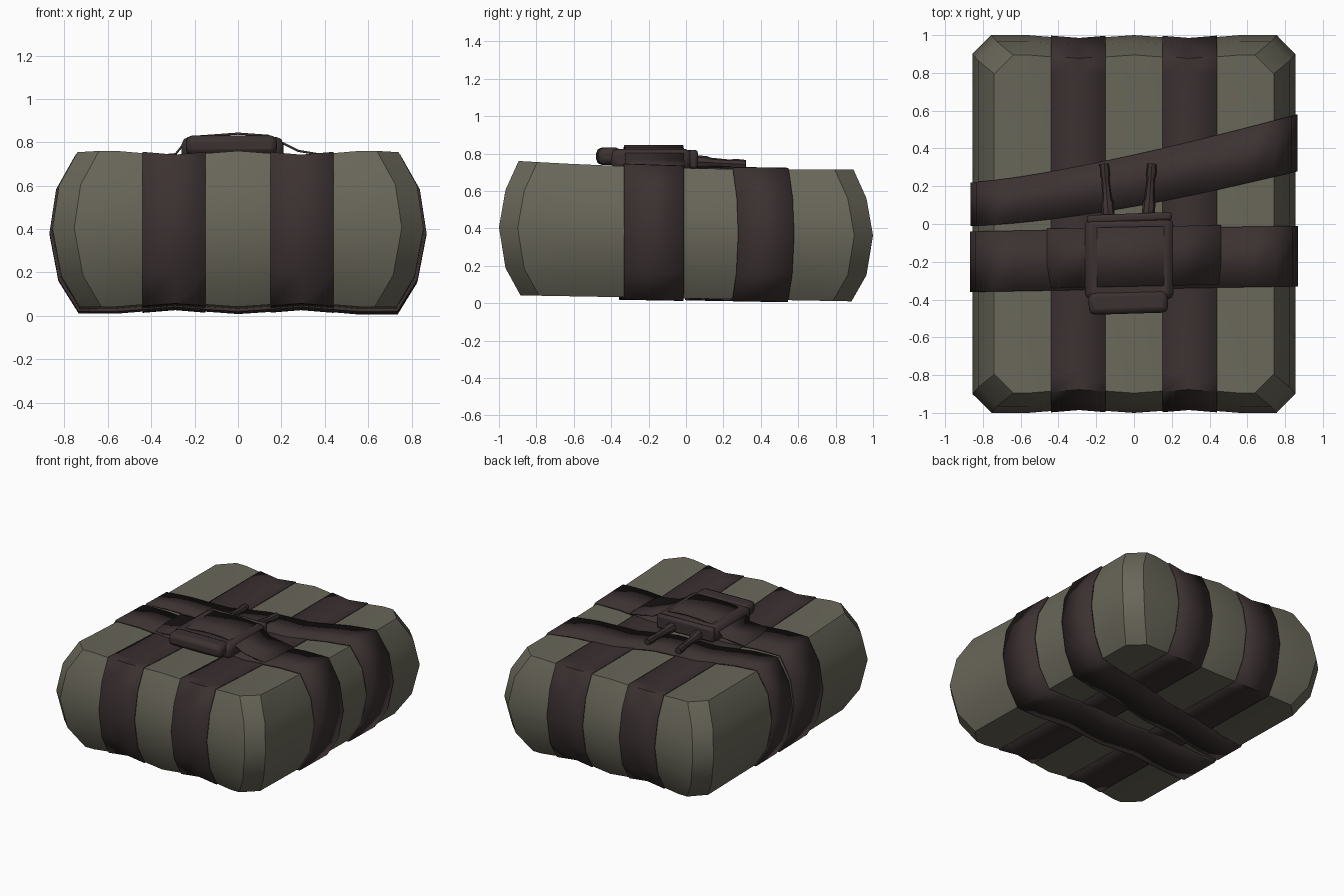
import bpy, bmesh, math
from mathutils import Vector

if "Cube" in bpy.data.objects:
    bpy.data.objects.remove(bpy.data.objects["Cube"], do_unlink=True)


def make_material(name, rgb):
    mat = bpy.data.materials.new(name)
    mat.use_nodes = True
    mat.diffuse_color = (*rgb, 1)
    mat.node_tree.nodes["Principled BSDF"].inputs["Base Color"].default_value = (*rgb, 1)
    return mat


canvas = make_material("olive canvas", (0.140, 0.134, 0.100))
leather = make_material("dark brown leather", (0.045, 0.031, 0.031))


def finish(name, bm, mat, thickness=0, offset=1, bevel=0, angle=35):
    """Turn a bmesh into a shaded object, with optional thickness or bevel."""
    mesh = bpy.data.meshes.new(name)
    bm.to_mesh(mesh)
    bm.free()
    obj = bpy.data.objects.new(name, mesh)
    bpy.context.collection.objects.link(obj)
    mesh.materials.append(mat)
    if thickness:
        mod = obj.modifiers.new("thickness", "SOLIDIFY")
        mod.thickness, mod.offset = thickness, offset
    if bevel:
        mod = obj.modifiers.new("bevel", "BEVEL")
        mod.width, mod.segments = bevel, 2
    bpy.ops.object.select_all(action="DESELECT")
    obj.select_set(True)
    bpy.context.view_layer.objects.active = obj
    bpy.ops.object.shade_smooth_by_angle(angle=math.radians(angle))
    return obj


# Stuffed bag as a lattice whose lines follow the strap edges
COLUMNS = [-.86, -.75, -.56, -.44, -.29, -.15, 0, .15, .29, .44, .56, .75, .86]
LEVELS = [0, .2, .5, .78, 1]
HALF_X = [.73, .815, .855, .825, .74]
HALF_Y = [.885, .965, 1, .965, .895]
NX, NY, NZ = len(COLUMNS) - 1, 9, len(LEVELS) - 1


def row_y(j, x, half):
    t = min(max((x + .86) / 1.72, 0), 1)
    return [-half, -half + .1, -.62,
            -.36 + .03 * t, -.04 + .03 * t,
            -.01 + .29 * t ** 1.5, .22 + .36 * t ** 1.3,
            .74, half - .1, half][j]


def lattice_point(i, j, k):
    x = COLUMNS[i]
    if i in (0, NX):
        x = math.copysign(HALF_X[k], x)
    elif i in (1, NX - 1):
        x = math.copysign(HALF_X[k] - .1, x)
    y = row_y(j, x, HALF_Y[k])
    # straps squeeze the stuffing
    dip = .022 * max(0, 1 - abs(abs(x) - .29) / .27)
    if j in (0, NY):
        y -= math.copysign(dip, y)
        if i in (0, NX):
            x -= math.copysign(.05, x)
            y -= math.copysign(.05, y)
    top = .722 - .025 * y + .02 * y * y - dip
    bottom = .026 - .018 * y + dip
    return Vector((x, y, bottom + (top - bottom) * LEVELS[k]))


def lattice_mesh(keep):
    """Outer quads of the lattice whose side and cell pass the rule."""
    bm = bmesh.new()
    verts = {}
    size = (NX, NY, NZ)
    middle = Vector((0, 0, .37))
    for axis in range(3):
        a, b = [n for n in range(3) if n != axis]
        for end in (0, size[axis]):
            for p in range(size[a]):
                for q in range(size[b]):
                    cell = [0, 0, 0]
                    cell[axis], cell[a], cell[b] = end, p, q
                    if not keep(axis, cell):
                        continue
                    quad = []
                    for da, db in ((0, 0), (1, 0), (1, 1), (0, 1)):
                        key = list(cell)
                        key[a] += da
                        key[b] += db
                        key = tuple(key)
                        if key not in verts:
                            verts[key] = bm.verts.new(lattice_point(*key))
                        quad.append(verts[key])
                    face = bm.faces.new(quad)
                    face.normal_update()
                    if face.normal.dot(face.calc_center_median() - middle) < 0:
                        face.normal_flip()
    return bm


finish("bag_body", lattice_mesh(lambda axis, cell: True), canvas)

# Lengthwise straps, then the two crosswise straps over them
for name, cols in (("right_long_strap", (3, 4)), ("left_long_strap", (7, 8))):
    finish(name, lattice_mesh(lambda axis, c: axis != 0 and c[0] in cols), leather, .007)
for name, row in (("front_cross_strap", 3), ("slanted_cross_strap", 5)):
    finish(name, lattice_mesh(lambda axis, c: axis != 1 and c[1] == row), leather,
           .014 if row == 3 else .011)

# Raised strap section over the pouch
bm = bmesh.new()
path = [(-.46, .735), (-.29, .75), (-.25, .80), (-.18, .832),
        (0, .845), (.14, .835), (.28, .765), (.46, .735)]
edges = []
for x, z in path:
    edges.append([bm.verts.new((x, y + .02 * x, z)) for y in (-.33, -.015)])
for (a, b), (c, d) in zip(edges, edges[1:]):
    bm.faces.new((a, c, d, b))
finish("raised_strap", bm, leather, .01, -1)


# Pouch held under the strap
def box(name, low, high, bevel, turn=0):
    bm = bmesh.new()
    bmesh.ops.create_cube(bm, size=1)
    low, high = Vector(low), Vector(high)
    bmesh.ops.scale(bm, vec=high - low, verts=bm.verts)
    obj = finish(name, bm, leather, bevel=bevel)
    obj.location = (low + high) / 2
    obj.rotation_euler.z = turn


box("pouch", (-.26, -.40, .71), (.21, .03, .825), .035)
box("pouch_end", (-.24, -.475, .74), (.18, -.35, .832), .03, .03)
box("pouch_flap", (-.25, .01, .72), (.20, .055, .82), .015, .04)

# Two turned handles sticking out of the pouch
PROFILE = [(0, .034), (.07, .034), (.09, .026), (.20, .021), (.22, .027), (.28, .024)]
for name, start, end in (("right_handle", (-.135, .04, .757), (-.158, .32, .742)),
                         ("left_handle", (.075, .04, .757), (.095, .32, .742))):
    bm = bmesh.new()
    rings = []
    for d, r in PROFILE:
        rings.append([bm.verts.new((r * math.cos(n * math.pi / 4),
                                    r * math.sin(n * math.pi / 4), d)) for n in range(8)])
    for lower, upper in zip(rings, rings[1:]):
        for n in range(8):
            m = (n + 1) % 8
            bm.faces.new((lower[n], lower[m], upper[m], upper[n]))
    bm.faces.new(rings[0][::-1])
    bm.faces.new(rings[-1])
    handle = finish(name, bm, leather)
    handle.location = start
    handle.rotation_euler = (Vector(end) - Vector(start)).to_track_quat("Z", "Y").to_euler()
